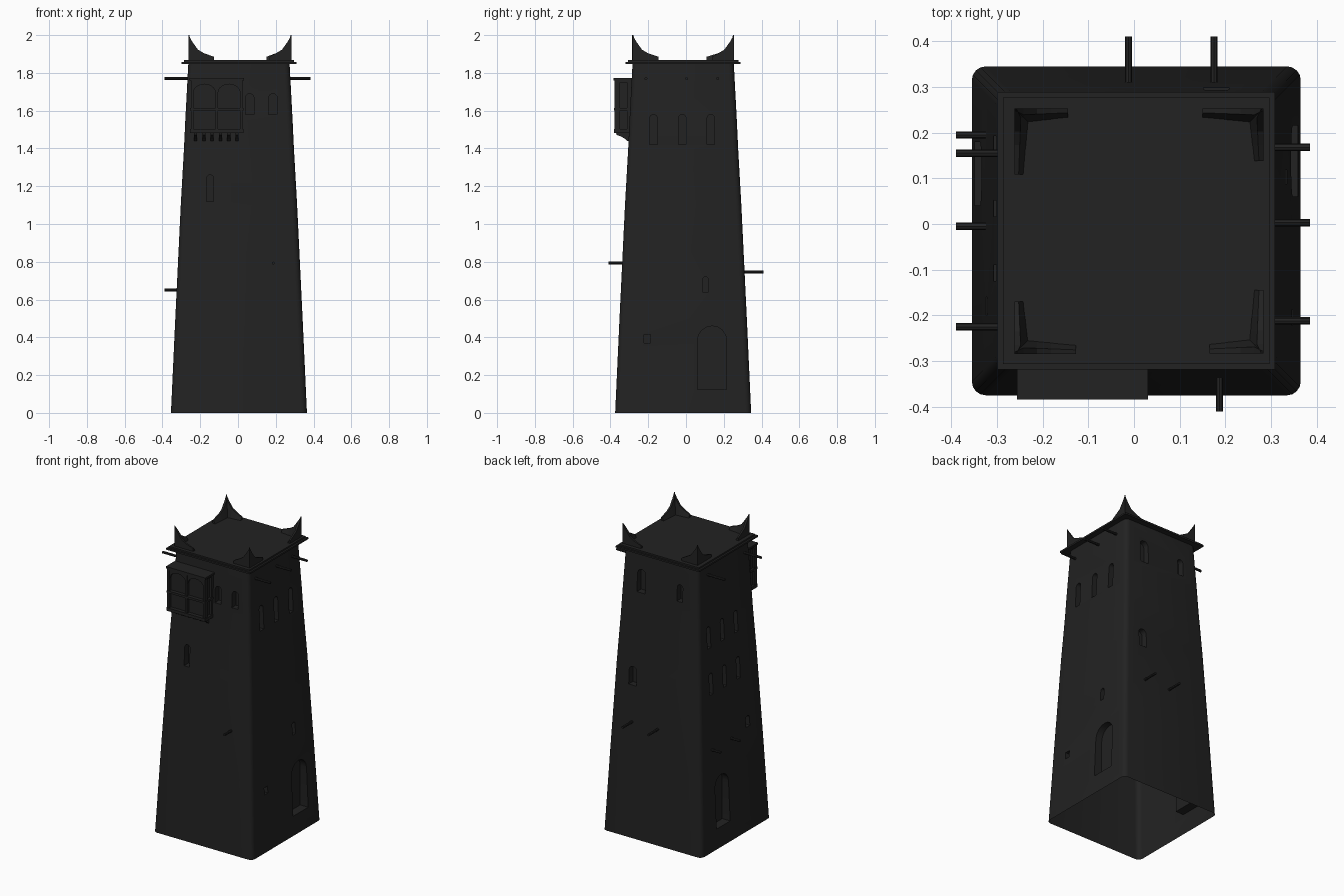
import bpy, bmesh, math
from mathutils import Vector

cube = bpy.data.objects.get("Cube")
if cube:
    bpy.data.objects.remove(cube, do_unlink=True)

CX, CY = 0.005, -0.015          # tower axis
COLOR = (0.016, 0.016, 0.016, 1.0)
mat = bpy.data.materials.new("charcoal")
mat.use_nodes = True
mat.diffuse_color = COLOR
bsdf = mat.node_tree.nodes["Principled BSDF"]
bsdf.inputs["Base Color"].default_value = COLOR
bsdf.inputs["Roughness"].default_value = 0.9


def finish(bm, name):
    bmesh.ops.recalc_face_normals(bm, faces=bm.faces)
    me = bpy.data.meshes.new(name)
    bm.to_mesh(me)
    bm.free()
    me.materials.append(mat)
    ob = bpy.data.objects.new(name, me)
    bpy.context.collection.objects.link(ob)
    return ob


def smooth(ob):
    bpy.ops.object.select_all(action='DESELECT')
    ob.select_set(True)
    bpy.context.view_layer.objects.active = ob
    bpy.ops.object.shade_smooth_by_angle(angle=math.radians(35))


def loft(bm, rings):
    """Closed solid through rings of equal length."""
    vs = [[bm.verts.new(p) for p in r] for r in rings]
    n = len(vs[0])
    for a, b in zip(vs, vs[1:]):
        for i in range(n):
            j = (i + 1) % n
            bm.faces.new((a[i], a[j], b[j], b[i]))
    bm.faces.new(vs[0])
    bm.faces.new(vs[-1])


def prism(bm, pts, axis, a, b):
    """Outline of (u, z) points pushed along world x or y from a to b."""
    def at(u, z, d):
        return (d, u, z) if axis == 'x' else (u, d, z)
    loft(bm, [[at(u, z, d) for u, z in pts] for d in (a, b)])


def box(bm, x0, x1, y0, y1, z0, z1):
    prism(bm, [(x0, z0), (x1, z0), (x1, z1), (x0, z1)], 'y', y0, y1)


def arch(u, w, z0, z1, steps=8):
    """Round-headed opening outline."""
    r = w / 2
    arc = [(u + r * math.cos(math.pi * i / steps),
            z1 - r + r * math.sin(math.pi * i / steps)) for i in range(steps + 1)]
    return [(u - r, z0), (u + r, z0)] + arc


# Tower shaft: tapering rounded square
PROFILE = [(0, .36), (.5, .337), (1.1, .308), (1.4, .291), (1.55, .284), (1.85, .268)]


def half(z):
    for (za, ha), (zb, hb) in zip(PROFILE, PROFILE[1:]):
        if z <= zb:
            return ha + (hb - ha) * (z - za) / (zb - za)
    return PROFILE[-1][1]


def rounded_square(h, z, r=0.03, steps=4):
    pts = []
    for k, (sx, sy) in enumerate([(1, 1), (-1, 1), (-1, -1), (1, -1)]):
        for i in range(steps + 1):
            t = math.pi / 2 * (k + i / steps)
            pts.append((CX + sx * (h - r) + r * math.cos(t),
                        CY + sy * (h - r) + r * math.sin(t), z))
    return pts


bm = bmesh.new()
loft(bm, [rounded_square(h, z) for z, h in PROFILE])
tower = finish(bm, "tower_walls")

# Door and window recesses: side, centre, width, bottom, top, depth
SIDES = {"front": ('y', CY, -1), "back": ('y', CY, 1),
         "right": ('x', CX, 1), "left": ('x', CX, -1)}
OPENINGS = [
    ("front", .062, .045, 1.58, 1.69, .04), ("front", .185, .045, 1.58, 1.69, .04),
    ("front", -.148, .038, 1.12, 1.26, .04),
    ("back", .14, .06, 1.585, 1.735, .04), ("back", -.14, .04, 1.6, 1.71, .04),
    ("back", .18, .055, .98, 1.1, .04),
    ("right", .138, .155, .125, .46, .05), ("right", .103, .03, .64, .72, .03),
    ("left", .11, .14, .13, .46, .05), ("left", -.18, .04, .66, .73, .03),
]
OPENINGS += [("right", y, .04, 1.42, 1.58, .04) for y in (-.172, -.02, .132)]
OPENINGS += [("left", y, .035, z, z + .14, .04)
             for y in (.175, .034, -.107) for z in (1.0, 1.3)]

bm = bmesh.new()
for side, u, w, z0, z1, depth in OPENINGS:
    axis, c, s = SIDES[side]
    inner = half((z0 + z1) / 2) - depth
    prism(bm, arch(u, w, z0, z1), axis, c + s * inner, c + s * (inner + .15))
inner = CX + half(.39) - .03
prism(bm, [(-.222, .37), (-.187, .37), (-.187, .415), (-.222, .415)], 'x', inner, inner + .15)
cutter = finish(bm, "opening_cutter")
cutter.hide_render = True

mod = tower.modifiers.new("openings", 'BOOLEAN')
mod.operation = 'DIFFERENCE'
mod.solver = 'EXACT'
mod.object = cutter
bpy.context.view_layer.objects.active = tower
bpy.ops.object.modifier_apply(modifier=mod.name)
bpy.data.objects.remove(cutter, do_unlink=True)

# Open underside
bm = bmesh.new()
bm.from_mesh(tower.data)
floor = [f for f in bm.faces if all(v.co.z < .001 for v in f.verts)]
bmesh.ops.delete(bm, geom=floor, context='FACES')
bm.to_mesh(tower.data)
bm.free()
smooth(tower)

# Two-step roof slab
bm = bmesh.new()
for h, z0, z1 in ((.304, 1.846, 1.857), (.292, 1.857, 1.867)):
    box(bm, CX - h, CX + h, CY - h, CY + h, z0, z1)
finish(bm, "roof_slab")

# Corner horns: two concave arms meeting at a tall outer point
HORN = [(0, 2.0), (.02, 1.965), (.05, 1.923), (.08, 1.905), (1, 1.885)]
BASE = 1.864


def horn_arm(bm, corner, along, inward, length):
    rings = []
    for d, z in HORN:
        d = min(d, length)
        t = .033 - .012 * d / length
        top = .004 if d == 0 else t * .45
        p, q = corner + along * d, inward
        rings.append([(*p, BASE), (*(p + q * t), BASE), (*(p + q * top), z), (*p, z)])
    loft(bm, rings)


for name, x, y, sx, sy, lx, ly in (
        ("back_left", -.262, .253, 1, -1, .117, .145),
        ("back_right", .283, .253, -1, -1, .133, .115),
        ("front_left", -.262, -.285, 1, 1, .135, .115),
        ("front_right", .283, -.283, -1, 1, .118, .138)):
    bm = bmesh.new()
    c, ax, ay = Vector((x, y)), Vector((sx, 0)), Vector((0, sy))
    horn_arm(bm, c, ax, ay, lx)
    horn_arm(bm, c, ay, ax, ly)
    finish(bm, name + "_horn")

# Projecting wooden poles: side, position, height, reach
POLES = [("right", y, 1.77, .385) for y in (-.212, .003, .168)]
POLES += [("left", .155, 1.77, .39), ("left", -.225, 1.77, .39),
          ("left", .195, .65, .39), ("left", -.005, .65, .39),
          ("back", -.012, .745, .41), ("back", .175, .745, .41),
          ("front", .187, .793, .41)]
bm = bmesh.new()
for side, u, z, reach in POLES:
    axis, c, s = SIDES[side]
    ring = [(u + .008 * math.cos(i * math.pi / 4), z + .008 * math.sin(i * math.pi / 4))
            for i in range(8)]
    prism(bm, ring, axis, c + s * (half(z) - .02), s * reach)
smooth(finish(bm, "wall_poles"))

# Hanging bay window: panelled box, frame, arched heads, roof
X0, X1, FRONT, WALL = -.25, .025, -.378, -.28
XM = (X0 + X1) / 2
bm = bmesh.new()
box(bm, X0 + .012, X1 - .012, -.358, WALL, 1.49, 1.762)
finish(bm, "bay_box")

bm = bmesh.new()
for x in (X0, XM - .007, X1 - .014):
    box(bm, x, x + .014, FRONT, -.35, 1.49, 1.762)
for x in (X0, X1 - .014):
    box(bm, x, x + .014, -.312, WALL, 1.49, 1.762)
for z, h, grow in ((1.482, .02, .004), (1.6, .014, .003), (1.75, .012, 0)):
    box(bm, X0 - grow, X1 + grow, FRONT - grow, WALL, z, z + h)
for a, b in ((X0 + .014, XM - .007), (XM + .007, X1 - .014)):
    c, r = (a + b) / 2, (b - a) / 2
    arc = [(c - r * math.cos(i * math.pi / 10), 1.695 + .045 * math.sin(i * math.pi / 10))
           for i in range(11)]
    prism(bm, [(a, 1.755)] + arc + [(b, 1.755)], 'y', -.372, -.355)
finish(bm, "bay_frame")

bm = bmesh.new()
box(bm, X0 - .006, X1 + .006, FRONT - .006, -.27, 1.76, 1.772)
finish(bm, "bay_roof")

# Corbels under the bay
bm = bmesh.new()
curve = [(-.37, 1.484), (-.368, 1.472), (-.345, 1.464), (-.322, 1.45), (-.312, 1.44), (-.28, 1.44), (-.28, 1.484)]
for i in range(6):
    x = -.225 + i * .044
    prism(bm, curve, 'x', x - .008, x + .008)
finish(bm, "bay_corbels")
